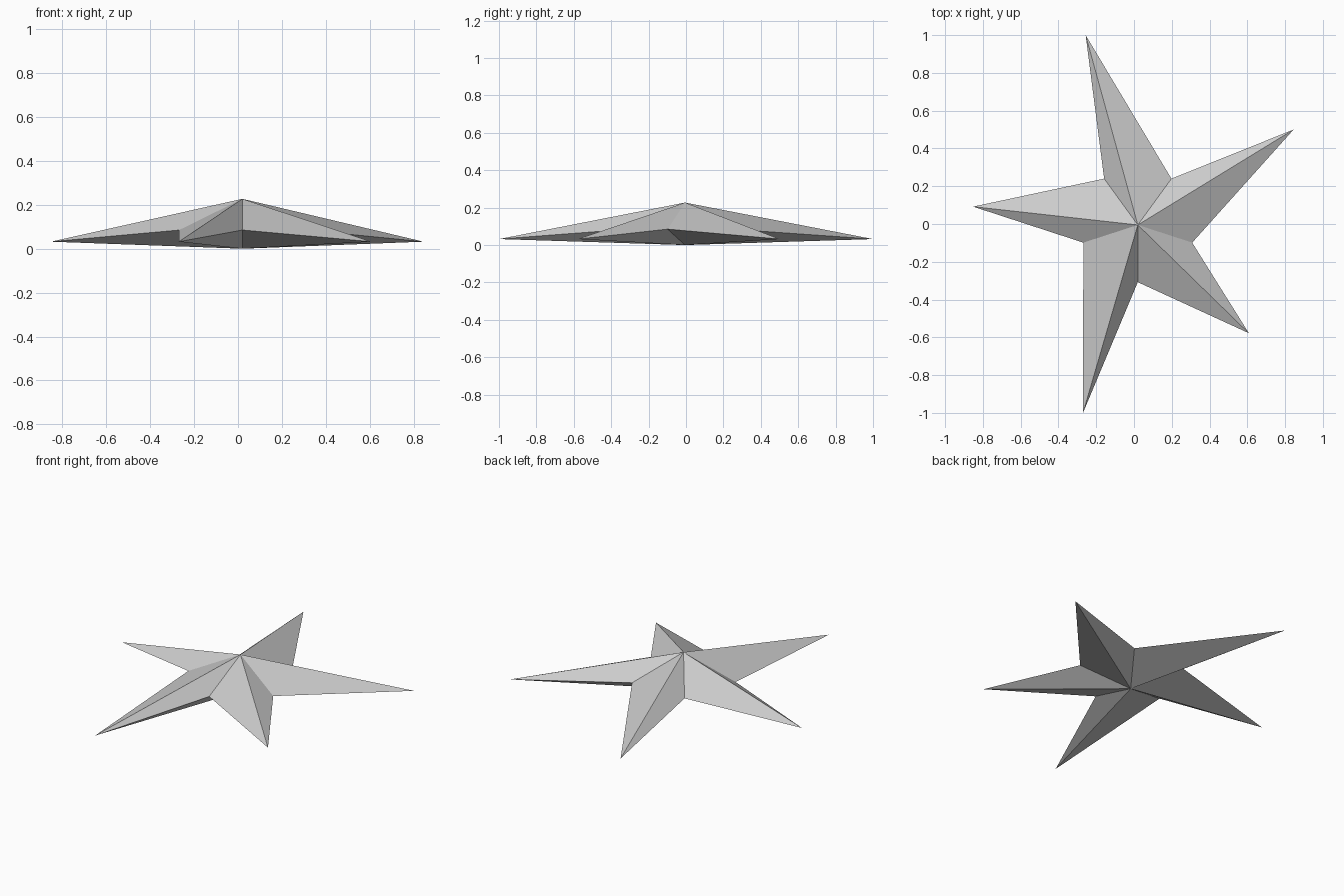
import bpy
import bmesh
from math import cos, sin, radians
from mathutils import Vector

cube = bpy.data.objects.get("Cube")
if cube:
    bpy.data.objects.remove(cube, do_unlink=True)

# Plain grey finish
grey = bpy.data.materials.new("light_grey")
colour = (0.6, 0.6, 0.6, 1)
grey.diffuse_color = colour
grey.use_nodes = True
grey.node_tree.nodes["Principled BSDF"].inputs["Base Color"].default_value = colour

# Uneven arm tips around a regular inner pentagon
CENTRE = Vector((0.02, -0.005, 0))
INNER_RADIUS, INNER_Z, TIP_Z = 0.303, 0.085, 0.032
TOP_Z = 0.227
tips = [(0.845, 0.5), (-0.256, 1.0), (-0.852, 0.092), (-0.27, -1.0), (0.608, -0.578)]

bm = bmesh.new()
top = bm.verts.new(CENTRE + Vector((0, 0, TOP_Z)))
bottom = bm.verts.new(CENTRE)

# Outline alternates between valleys and tips, counter-clockwise
rim = []
for i, (x, y) in enumerate(tips):
    a = radians(-18 + 72 * i)
    rim.append(bm.verts.new(CENTRE + Vector((INNER_RADIUS * cos(a), INNER_RADIUS * sin(a), INNER_Z))))
    rim.append(bm.verts.new((x, y, TIP_Z)))

# Upper and lower facets meet along the outline
for a, b in zip(rim, rim[1:] + rim[:1]):
    bm.faces.new((a, b, top))
    bm.faces.new((b, a, bottom))

bmesh.ops.recalc_face_normals(bm, faces=bm.faces)
mesh = bpy.data.meshes.new("faceted_star")
bm.to_mesh(mesh)
bm.free()
mesh.materials.append(grey)
star = bpy.data.objects.new("faceted_star", mesh)
bpy.context.collection.objects.link(star)
